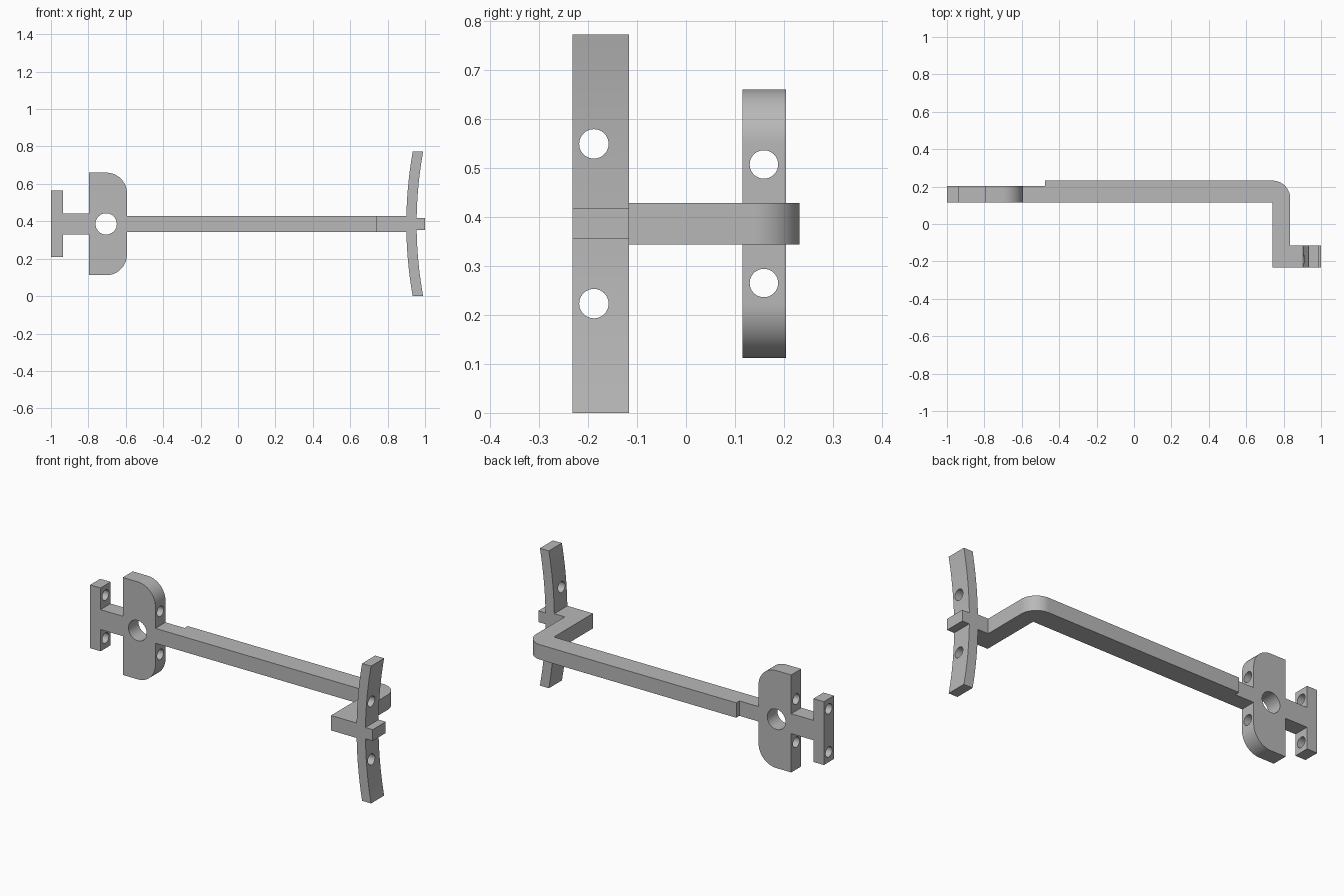
import bpy, bmesh
from math import sin, cos, pi, asin, radians
from mathutils import Vector

cube = bpy.data.objects.get("Cube")
if cube:
    bpy.data.objects.remove(cube, do_unlink=True)

grey = bpy.data.materials.new("plain grey")
grey.use_nodes = True
grey.diffuse_color = (0.48, 0.48, 0.48, 1)
grey.node_tree.nodes["Principled BSDF"].inputs["Base Color"].default_value = grey.diffuse_color

MID = 0.386  # height of the mirror plane between upper and lower halves


def arc(cx, cy, r, start, end, n=20):
    angles = [start + (end - start) * i / n for i in range(n + 1)]
    return [(cx + r * cos(a), cy + r * sin(a)) for a in angles]


def mirrored(half):
    """Close an upper half outline (x, offset from MID) with its reflection."""
    return [(x, MID + h) for x, h in half] + [(x, MID - h) for x, h in reversed(half)]


def extrude(name, outline, axis, low, high):
    """Extrude a 2D outline along y (outline is x, z) or z (outline is x, y)."""
    def place(p, d):
        return (p[0], d, p[1]) if axis == "Y" else (p[0], p[1], d)
    bm = bmesh.new()
    face = bm.faces.new([bm.verts.new(place(p, low)) for p in outline])
    grown = bmesh.ops.extrude_face_region(bm, geom=[face])["geom"]
    shift = Vector(place((0, 0), high - low))
    bmesh.ops.translate(bm, vec=shift, verts=[v for v in grown if isinstance(v, bmesh.types.BMVert)])
    bmesh.ops.recalc_face_normals(bm, faces=bm.faces)
    mesh = bpy.data.meshes.new(name)
    bm.to_mesh(mesh)
    bm.free()
    mesh.materials.append(grey)
    obj = bpy.data.objects.new(name, mesh)
    bpy.context.collection.objects.link(obj)
    return obj


def drill(obj, centre, radius, rotation, depth=0.8):
    """Cut a round hole through the object."""
    bpy.ops.mesh.primitive_cylinder_add(vertices=40, radius=radius, depth=depth,
                                        location=centre, rotation=rotation)
    cutter = bpy.context.object
    cutter.name = "hole_cutter"
    cutter.hide_render = True
    cutter.data.materials.append(grey)
    mod = obj.modifiers.new("hole", "BOOLEAN")
    mod.operation, mod.solver, mod.object = "DIFFERENCE", "EXACT", cutter
    bpy.context.view_layer.update()
    cut = bpy.data.meshes.new_from_object(obj.evaluated_get(bpy.context.evaluated_depsgraph_get()))
    obj.modifiers.clear()
    obj.data = cut
    bpy.data.objects.remove(cutter, do_unlink=True)


ALONG_X, ALONG_Y = (0, pi / 2, 0), (pi / 2, 0, 0)

# Head: end bar, neck, rounded flange and thin tongue
r = 0.11
head_half = [(-1, 0.178), (-0.935, 0.178), (-0.935, 0.056), (-0.797, 0.056), (-0.797, 0.274)]
head_half += arc(-0.594 - r, 0.274 - r, r, pi / 2, 0)
head_half += [(-0.594, 0.042), (-0.475, 0.042)]
head = extrude("mounting_head", mirrored(head_half), "Y", 0.115, 0.204)
for side in (-1, 1):
    drill(head, (-0.8, 0.159, MID + side * 0.121), 0.029, ALONG_X)
drill(head, (-0.705, 0.16, MID), 0.057, ALONG_Y)

# Arm: long bar, bend with rounded outer corner, and foot
bend = 0.095
arm_outline = [(-0.475, 0.115), (0.741, 0.115), (0.741, -0.232), (0.9, -0.232), (0.9, -0.116),
               (0.835, -0.116)]
arm_outline += arc(0.835 - bend, 0.232 - bend, bend, 0, pi / 2)
arm_outline += [(-0.475, 0.232)]
arm = extrude("bent_arm", arm_outline, "Z", MID - 0.042, MID + 0.042)

# Curved plate with the stub passing through its middle
outer, inner, tip, stub = 2.2, 2.145, 0.386, 0.0315
plate_half = [(1, stub)]
plate_half += arc(0.9 + outer, 0, inner, pi - asin(stub / inner), pi - asin(tip / inner))
plate_half += arc(0.9 + outer, 0, outer, pi - asin(tip / outer), pi - 0.005)
plate = extrude("curved_plate", mirrored(plate_half), "Y", -0.232, -0.116)
for side in (-1, 1):
    drill(plate, (0.95, -0.188, MID + side * 0.163), 0.03, ALONG_X)

# Smooth the rounded faces, keep edges sharp
bpy.ops.object.select_all(action="DESELECT")
for obj in (head, arm, plate):
    obj.select_set(True)
bpy.context.view_layer.objects.active = head
bpy.ops.object.shade_smooth_by_angle(angle=radians(25))
